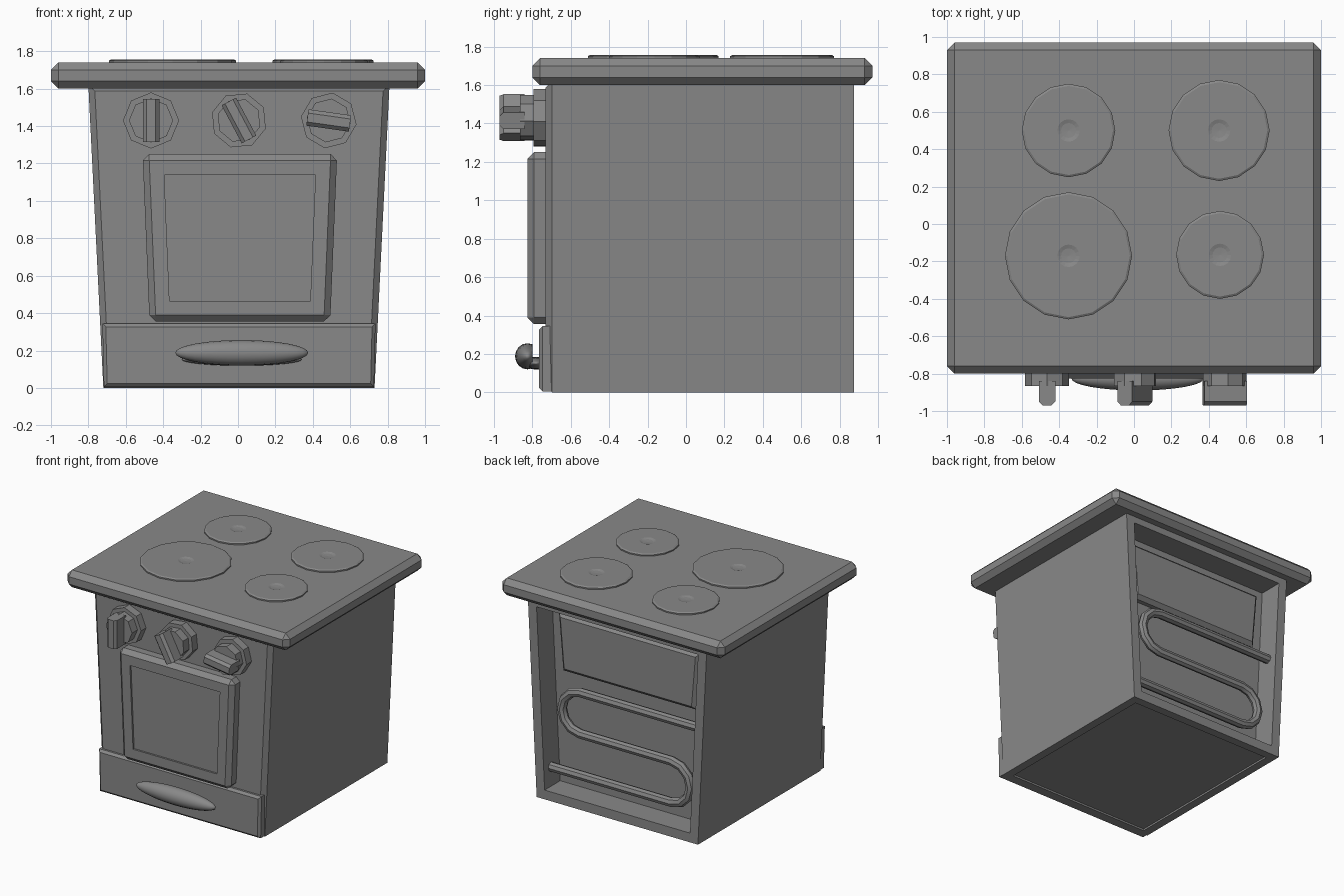
import bpy, bmesh, math
from mathutils import Matrix, Vector

if "Cube" in bpy.data.objects:
    bpy.data.objects.remove(bpy.data.objects["Cube"], do_unlink=True)

grey = bpy.data.materials.new("plain_grey")
grey.use_nodes = True
GREY = (0.25, 0.25, 0.25, 1)
grey.diffuse_color = GREY
grey.node_tree.nodes["Principled BSDF"].inputs["Base Color"].default_value = GREY

CX = 0.005  # sideways centre of the cabinet


def finish(bm, name, smooth=False):
    bmesh.ops.recalc_face_normals(bm, faces=bm.faces)
    mesh = bpy.data.meshes.new(name)
    bm.to_mesh(mesh)
    bm.free()
    mesh.materials.append(grey)
    for p in mesh.polygons:
        p.use_smooth = smooth
    ob = bpy.data.objects.new(name, mesh)
    bpy.context.collection.objects.link(ob)
    return ob


def tapered(low, high, z0, z1, y0, y1, cx=CX):
    """Block whose half width runs from low (bottom) to high (top)."""
    bm = bmesh.new()
    bmesh.ops.create_cube(bm, size=2)
    for v in bm.verts:
        top = v.co.z > 0
        v.co = (cx + v.co.x * (high if top else low),
                y1 if v.co.y > 0 else y0, z1 if top else z0)
    bm.normal_update()
    return bm


def bevel(bm, amount, rule=lambda e: True):
    edges = [e for e in bm.edges if rule(e)]
    bmesh.ops.bevel(bm, geom=edges, offset=amount, segments=1, affect='EDGES',
                    profile=0.5, clamp_overlap=True)
    bm.normal_update()


def recess(bm, direction, width, depth):
    """Sink the largest face that looks along direction."""
    d = Vector(direction)
    face = max((f for f in bm.faces if f.normal.dot(d) > 0.99), key=lambda f: f.calc_area())
    bmesh.ops.inset_individual(bm, faces=[face], thickness=width, depth=0,
                               use_even_offset=True)
    bmesh.ops.inset_individual(bm, faces=[face], thickness=0, depth=0)
    bmesh.ops.translate(bm, verts=face.verts, vec=-d * depth)
    bmesh.ops.remove_doubles(bm, verts=bm.verts, dist=1e-5)


def lathe(profile, sides, matrix):
    """Turn (radius, height) points about z, then place with matrix."""
    bm = bmesh.new()
    verts = [bm.verts.new((r, 0, z)) for r, z in profile]
    edges = [bm.edges.new(pair) for pair in zip(verts, verts[1:])]
    bmesh.ops.spin(bm, geom=verts + edges, cent=(0, 0, 0), axis=(0, 0, 1),
                   angle=math.tau, steps=sides)
    bmesh.ops.remove_doubles(bm, verts=bm.verts, dist=1e-5)
    bm.transform(matrix)
    return bm


def at_front(e):
    return all(v.co.y < -0.7 for v in e.verts)


# Cabinet, open at the back and slightly hollow underneath
bm = tapered(0.725, 0.805, 0, 1.62, -0.73, 0.875)
recess(bm, (0, 1, 0), 0.075, 0.2)
recess(bm, (0, 0, -1), 0.07, 0.015)
bevel(bm, 0.033, at_front)
finish(bm, "cabinet")

# Cooktop slab
bm = tapered(1, 1, 1.6, 1.74, -0.8, 0.97, 0)
bevel(bm, 0.04)
finish(bm, "cooktop")

# Hot plates with a small dimple
for name, x, y, r in (("back_right_plate", -0.35, 0.5, 0.25),
                      ("back_left_plate", 0.455, 0.5, 0.27),
                      ("front_right_plate", -0.35, -0.17, 0.34),
                      ("front_left_plate", 0.46, -0.165, 0.235)):
    profile = [(0, 1.73), (r, 1.73), (r, 1.75), (r - 0.012, 1.757),
               (0.06, 1.757), (0.04, 1.751), (0, 1.748)]
    finish(lathe(profile, 16, Matrix.Translation((x, y, 0))), name)

# Oven door with a sunken window
bm = tapered(0.483, 0.52, 0.355, 1.25, -0.825, -0.72, 0.01)
bevel(bm, 0.034, lambda e: any(v.co.y < -0.8 for v in e.verts))
recess(bm, (0, -1, 0), 0.077, 0.015)
finish(bm, "oven_door")

# Drawer front
bm = tapered(0.722, 0.73, 0.005, 0.345, -0.765, -0.7)
bevel(bm, 0.018, lambda e: all(v.co.y < -0.75 for v in e.verts))
finish(bm, "drawer_front")


# Drawer handle: a lens shaped grip on a thin lower lip
def lens(name, centre, radii, cut):
    bm = bmesh.new()
    bmesh.ops.create_uvsphere(bm, u_segments=16, v_segments=16, radius=1)
    bm.transform(Matrix.Translation(centre) @ Matrix.Diagonal((*radii, 1))
                 @ Matrix.Rotation(math.pi / 2, 4, 'Y'))
    out = bmesh.ops.bisect_plane(bm, geom=bm.verts[:] + bm.edges[:] + bm.faces[:],
                                 plane_co=(0, cut, 0), plane_no=(0, 1, 0), clear_outer=True)
    rim = [e for e in out["geom_cut"] if isinstance(e, bmesh.types.BMEdge)]
    bmesh.ops.contextual_create(bm, geom=rim)
    ob = finish(bm, name, True)
    bpy.ops.object.select_all(action='DESELECT')
    ob.select_set(True)
    bpy.context.view_layer.objects.active = ob
    bpy.ops.object.shade_smooth_by_angle(angle=math.radians(40))


lens("drawer_handle_grip", (0.02, -0.825, 0.188), (0.355, 0.065, 0.068), -0.8)
lens("drawer_handle_lip", (0.02, -0.78, 0.152), (0.32, 0.06, 0.033), -0.755)

# Control knobs: octagonal collar, stem and grip bar, each turned differently
KNOB = [(0, 0), (0.15, 0), (0.15, 0.075), (0.118, 0.075), (0.118, 0.145), (0, 0.145)]
for name, x, turn in (("right_knob", -0.465, 0), ("middle_knob", 0.005, 28),
                      ("left_knob", 0.485, 82)):
    place = (Matrix.Translation((x, -0.72, 1.43))
             @ Matrix.Rotation(-math.radians(turn), 4, 'Y')
             @ Matrix.Rotation(math.pi / 2, 4, 'X'))
    finish(lathe(KNOB, 8, place), name)
    bm = bmesh.new()
    bmesh.ops.create_cube(bm, size=1)
    bm.transform(Matrix.Translation((0, 0, 0.185)) @ Matrix.Diagonal((0.088, 0.23, 0.13, 1)))
    bevel(bm, 0.02, lambda e: all(v.co.z > 0.2 for v in e.verts)
          and abs(e.verts[0].co.x - e.verts[1].co.x) < 0.01)
    bm.transform(place)
    finish(bm, name + "_grip")

# Box inside the back
bm = tapered(0.6, 0.64, 1.0, 1.47, 0.66, 0.74)
bevel(bm, 0.03, lambda e: all(v.co.y > 0.7 for v in e.verts))
finish(bm, "back_box")

# Heating coil inside the back
Y, R = 0.78, 0.168


def bend(cx, cz, side):
    return [(cx + side * R * math.cos(a), Y, cz + R * math.sin(a))
            for a in (math.pi / 2 - i * math.pi / 6 for i in range(7))]


path = ([(-0.69, Y, 0.9)] + bend(0.4, 0.9 - R, 1)
        + bend(-0.42, 0.9 - 3 * R, -1) + [(0.68, Y, 0.9 - 4 * R)])
curve = bpy.data.curves.new("heating_coil", 'CURVE')
curve.dimensions = '3D'
curve.bevel_depth = 0.037
curve.bevel_resolution = 2
curve.use_fill_caps = True
spline = curve.splines.new('POLY')
spline.points.add(len(path) - 1)
for point, co in zip(spline.points, path):
    point.co = (*co, 1)
curve.materials.append(grey)
coil = bpy.data.objects.new("heating_coil", curve)
bpy.context.collection.objects.link(coil)
bpy.ops.object.select_all(action='DESELECT')
coil.select_set(True)
bpy.context.view_layer.objects.active = coil
bpy.ops.object.convert(target='MESH')
bpy.ops.object.shade_smooth_by_angle(angle=math.radians(40))
